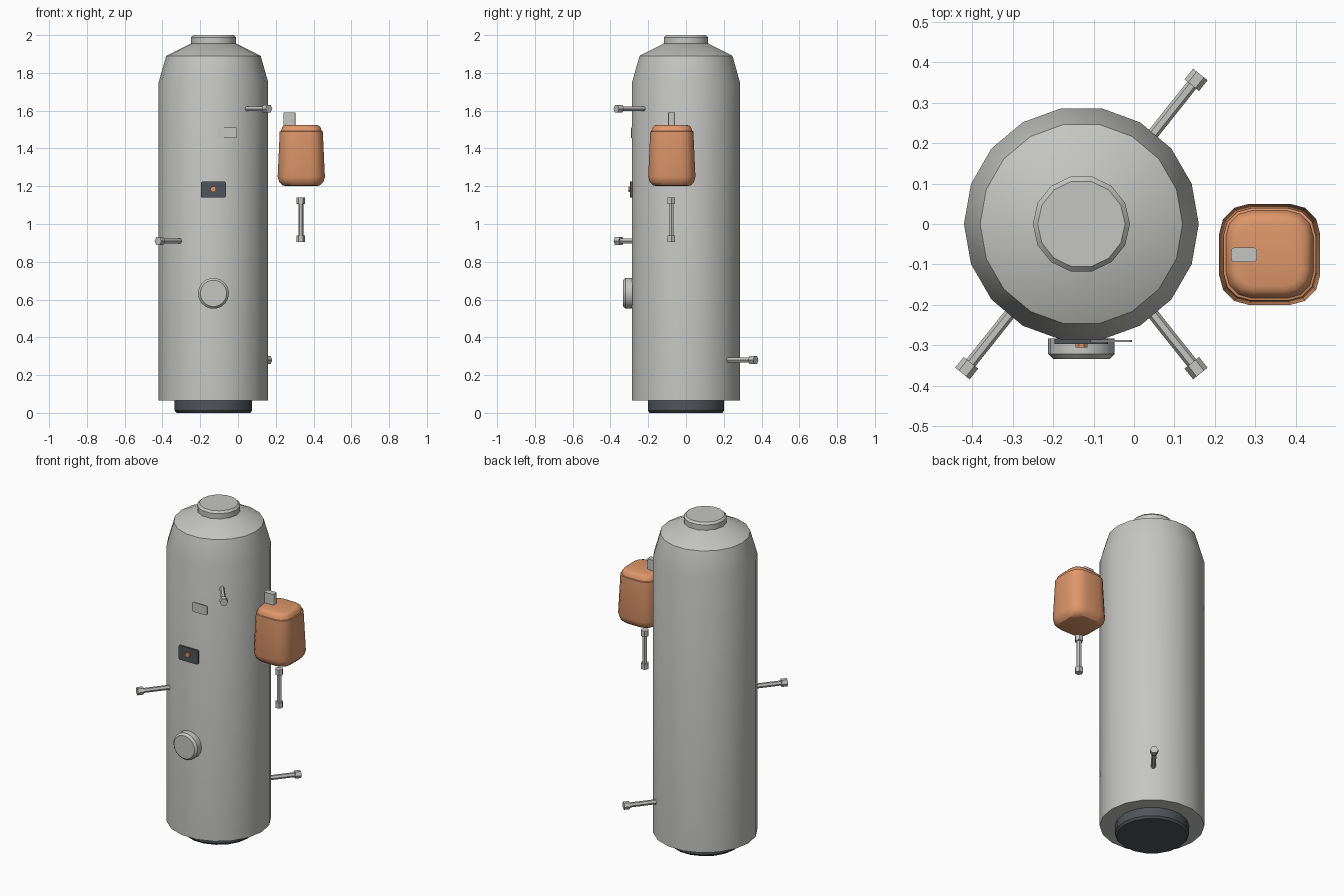
import bpy, bmesh, math
from mathutils import Matrix, Vector

cube = bpy.data.objects.get("Cube")
if cube:
    bpy.data.objects.remove(cube, do_unlink=True)


def material(name, rgb):
    m = bpy.data.materials.new(name)
    m.use_nodes = True
    m.diffuse_color = (*rgb, 1)
    m.node_tree.nodes["Principled BSDF"].inputs["Base Color"].default_value = (*rgb, 1)
    return m


steel = material("light grey steel", (0.56, 0.56, 0.55))
dark = material("dark slate", (0.08, 0.09, 0.1))
orange = material("copper orange", (0.73, 0.31, 0.145))


def finish(name, bm, mat, loc, rot=(0, 0, 0)):
    bmesh.ops.recalc_face_normals(bm, faces=bm.faces[:])
    mesh = bpy.data.meshes.new(name)
    bm.to_mesh(mesh)
    bm.free()
    mesh.materials.append(mat)
    ob = bpy.data.objects.new(name, mesh)
    bpy.context.collection.objects.link(ob)
    ob.location, ob.rotation_euler = loc, rot
    bpy.ops.object.select_all(action="DESELECT")
    ob.select_set(True)
    bpy.context.view_layer.objects.active = ob
    bpy.ops.object.shade_smooth_by_angle(angle=math.radians(32))
    return ob


def loft(name, rings, mat, loc, rot=(0, 0, 0)):
    """Skin a stack of equal-count rings of points and cap both ends."""
    bm = bmesh.new()
    loops = [[bm.verts.new(p) for p in ring] for ring in rings]
    n = len(loops[0])
    for a, b in zip(loops, loops[1:]):
        for i in range(n):
            j = (i + 1) % n
            bm.faces.new((a[i], a[j], b[j], b[i]))
    bm.faces.new(loops[0][::-1])
    bm.faces.new(loops[-1])
    return finish(name, bm, mat, loc, rot)


def lathe(name, profile, sides, mat, loc, rot=(0, 0, 0), phase=0.0):
    step = math.tau / sides
    rings = [[(r * math.cos(phase + i * step), r * math.sin(phase + i * step), z)
              for i in range(sides)] for r, z in profile]
    return loft(name, rings, mat, loc, rot)


def rounded_ring(hx, hy, r, z, seg=3):
    pts = []
    for k, (sx, sy) in enumerate(((1, 1), (-1, 1), (-1, -1), (1, -1))):
        for i in range(seg + 1):
            a = (k + i / seg) * math.pi / 2
            pts.append((sx * (hx - r) + r * math.cos(a), sy * (hy - r) + r * math.sin(a), z))
    return pts


FRONT = (math.pi / 2, 0, 0)   # turns a part's +z towards the front
TX = -0.13                    # tank axis

# Tank, cap and plinth
lathe("tank_body", [(0.29, 0.065), (0.29, 1.75), (0.25, 1.89), (0.115, 1.958)],
      18, steel, (TX, 0, 0))
lathe("top_cap", [(0.12, 1.94), (0.12, 1.988), (0.108, 2.0)], 14, steel, (TX, 0, 0))
lathe("plinth", [(0.195, 0), (0.205, 0.012), (0.205, 0.07)], 18, dark, (TX, 0, 0))

# Pipe stubs with a hexagonal nut at each end
L, NUT = 0.235, 0.034
stub = [(0.023, 0), (0.023, NUT), (0.014, NUT), (0.014, L - NUT), (0.023, L - NUT), (0.023, L)]
for name, degrees, z in (("hot_outlet_pipe", -51.5, 1.61),
                         ("return_pipe", 231.5, 0.91),
                         ("cold_inlet_pipe", 51.5, 0.28)):
    a = math.radians(degrees)
    lathe(name, stub, 6, steel,
          (TX + 0.237 * math.cos(a), 0.237 * math.sin(a), z),
          (0, math.pi / 2, a), math.pi / 6)
lathe("vessel_pipe", stub, 6, steel, (0.333, -0.078, 0.905))

# Front access flange
lathe("access_flange", [(0.082, 0), (0.082, 0.038), (0.07, 0.05)], 18, steel,
      (TX, -0.283, 0.633), FRONT)

# Control panel, knob and badge plate
loft("control_panel", [rounded_ring(0.066, 0.043, 0.01, z) for z in (0, 0.013)],
     dark, (TX, -0.283, 1.182), FRONT)
lathe("control_knob", [(0.016, 0), (0.016, 0.012)], 8, orange, (TX, -0.293, 1.185), FRONT,
      math.pi / 8)
loft("badge_plate", [rounded_ring(0.051, 0.029, 0.01, z) for z in (0, 0.005)],
     steel, (-0.056, -0.287, 1.483), FRONT)

# Expansion vessel: tapered rounded body with a stepped, domed lid
sections = [(0.078, 0.04, 1.2), (0.1, 0.055, 1.205), (0.117, 0.068, 1.222), (0.125, 0.075, 1.25),
            (0.114, 0.068, 1.49), (0.108, 0.064, 1.492), (0.102, 0.06, 1.511),
            (0.092, 0.052, 1.521), (0.078, 0.04, 1.525)]
loft("expansion_vessel", [rounded_ring(h, h, r, z) for h, r, z in sections],
     orange, (0.335, -0.075, 0))
loft("vessel_valve", [rounded_ring(0.032, 0.018, 0.009, z) for z in (1.5, 1.59)],
     steel, (0.272, -0.076, 0))
